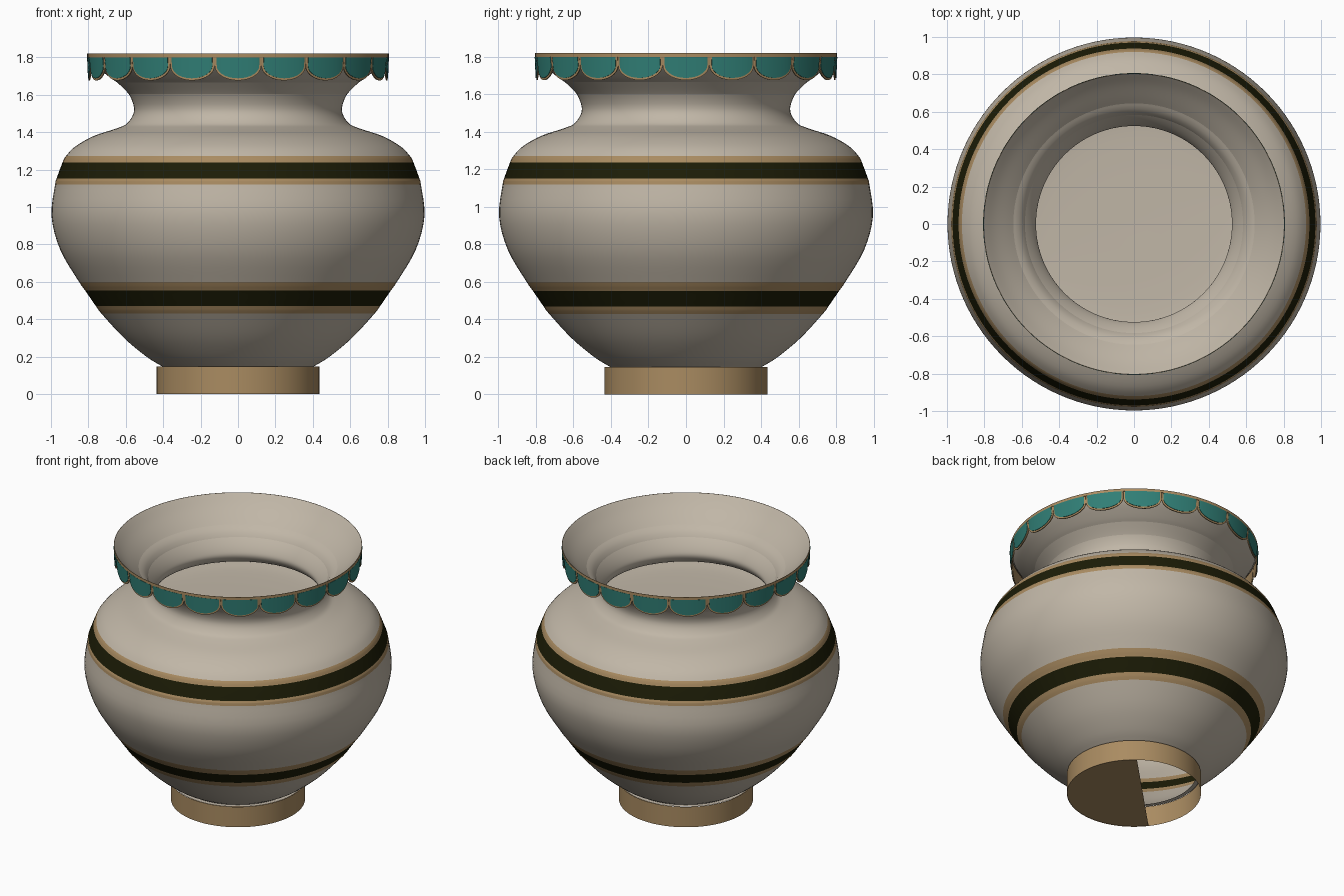
import bpy, bmesh, math
from mathutils import Vector

if "Cube" in bpy.data.objects:
    bpy.data.objects.remove(bpy.data.objects["Cube"])


def material(name, rgb):
    m = bpy.data.materials.new(name)
    m.use_nodes = True
    m.diffuse_color = (*rgb, 1)
    bsdf = m.node_tree.nodes["Principled BSDF"]
    bsdf.inputs["Base Color"].default_value = (*rgb, 1)
    bsdf.inputs["Roughness"].default_value = 0.7
    return m


CREAM = material("cream glaze", (0.53, 0.47, 0.385))
TAN = material("tan trim", (0.40, 0.26, 0.12))
DARK = material("dark olive band", (0.012, 0.012, 0.002))
TEAL = material("teal enamel", (0.03, 0.21, 0.18))
SEGMENTS = 120


def finish(name, bm, mats, angle=35):
    bmesh.ops.remove_doubles(bm, verts=bm.verts, dist=1e-5)
    bmesh.ops.recalc_face_normals(bm, faces=bm.faces)
    mesh = bpy.data.meshes.new(name)
    bm.to_mesh(mesh)
    bm.free()
    for m in mats:
        mesh.materials.append(m)
    ob = bpy.data.objects.new(name, mesh)
    bpy.context.collection.objects.link(ob)
    bpy.ops.object.select_all(action="DESELECT")
    ob.select_set(True)
    bpy.context.view_layer.objects.active = ob
    bpy.ops.object.shade_smooth_by_angle(angle=math.radians(angle))
    return ob


def smooth_path(points, steps=4):
    """Catmull-Rom curve through the profile points."""
    p = [Vector(q) for q in points]
    p = [2 * p[0] - p[1]] + p + [2 * p[-1] - p[-2]]
    out = []
    for a, b, c, d in zip(p, p[1:], p[2:], p[3:]):
        for i in range(steps):
            t = i / steps
            out.append(0.5 * (2 * b + (c - a) * t + (2 * a - 5 * b + 4 * c - d) * t * t
                              + (3 * b - a - 3 * c + d) * t ** 3))
    return out + [p[-2]]


def lathe(name, profile, mats, rule=lambda z: 0):
    bm = bmesh.new()
    verts = [bm.verts.new((r, 0, z)) for r, z in profile]
    edges = [bm.edges.new(pair) for pair in zip(verts, verts[1:])]
    bmesh.ops.spin(bm, geom=verts + edges, cent=(0, 0, 0), axis=(0, 0, 1),
                   angle=math.tau, steps=SEGMENTS, use_duplicate=False)
    for f in bm.faces:
        f.material_index = rule(f.calc_center_median().z)
    return finish(name, bm, mats)


# Body wall with two painted bands, each dark between tan edges
BANDS = [(0.43, 0.47, 0.553, 0.60), (1.12, 1.152, 1.238, 1.272)]


def band_rule(z):
    for low, dark_low, dark_high, high in BANDS:
        if dark_low < z < dark_high:
            return 2
        if low < z < high:
            return 1
    return 0


outer = [(0.405, 0.147), (0.49, 0.20), (0.61, 0.30), (0.73, 0.43), (0.76, 0.47),
         (0.817, 0.553), (0.85, 0.60), (0.95, 0.77), (0.997, 0.95), (0.978, 1.12),
         (0.97, 1.152), (0.938, 1.238), (0.92, 1.272), (0.868, 1.325), (0.77, 1.38),
         (0.65, 1.42), (0.59, 1.45), (0.555, 1.525), (0.60, 1.63), (0.675, 1.685),
         (0.755, 1.75), (0.79, 1.80)]
lathe("vase_body", [(0.433, 0.146)] + smooth_path(outer), [CREAM, TAN, DARK], band_rule)

# Funnel mouth, undercut below the neck, running into a shallow floor
mouth = smooth_path([(0.804, 1.82), (0.745, 1.758), (0.66, 1.68), (0.58, 1.60),
                     (0.535, 1.535), (0.525, 1.49), (0.555, 1.445), (0.605, 1.42)], 6)
lathe("mouth_funnel", mouth, [CREAM])
lathe("mouth_floor", smooth_path([(0.605, 1.42), (0.5, 1.408), (0.3, 1.402), (0, 1.40)]), [CREAM])

# Lip trim
lathe("lip_trim", [(0.803, 1.80), (0.806, 1.80), (0.806, 1.82), (0.804, 1.82)], [TAN])

# Thin foot ring and its broken base plate
lathe("foot_ring", [(0.435, 0.146), (0.435, 0.0)], [TAN])
bm = bmesh.new()
bmesh.ops.create_circle(bm, cap_ends=True, segments=SEGMENTS, radius=0.434)
bmesh.ops.translate(bm, verts=bm.verts, vec=(0, 0, 0.003))
bmesh.ops.bisect_plane(bm, geom=bm.verts[:] + bm.edges[:] + bm.faces[:],
                       plane_co=(-0.04, 0.04, 0), plane_no=(-1, 1, 0), clear_outer=True)
finish("foot_base", bm, [TAN])

# Scalloped collar: tan tiles with raised teal faces
PETALS = 20
PITCH = math.tau / PETALS
TAPER = 0.005


def petal(bm, centre, margin, r_in, r_out, columns=14):
    half = PITCH / 2 - margin / 0.8
    top = 1.804 - margin * 0.3
    rows = []
    for i in range(columns + 1):
        u = -math.cos(math.pi * i / columns)
        a = centre + u * half
        bottom = 1.755 - (0.079 - margin) * math.sqrt(max(0, 1 - u * u))
        rows.append([bm.verts.new((r * math.cos(a), r * math.sin(a), z))
                     for r, z in ((r_out, top), (r_out - TAPER, bottom),
                                  (r_in - TAPER, bottom), (r_in, top))])
    bm.faces.new(rows[0])
    bm.faces.new(rows[-1])
    for p, q in zip(rows, rows[1:]):
        for k in range(4):
            n = (k + 1) % 4
            bm.faces.new((p[k], p[n], q[n], q[k]))


for name, margin, r_in, r_out, mat in (("petal_frames", 0.0005, 0.796, 0.803, TAN),
                                       ("petal_faces", 0.012, 0.798, 0.807, TEAL)):
    bm = bmesh.new()
    for i in range(PETALS):
        petal(bm, -math.pi / 2 + i * PITCH, margin, r_in, r_out)
    finish(name, bm, [mat])
